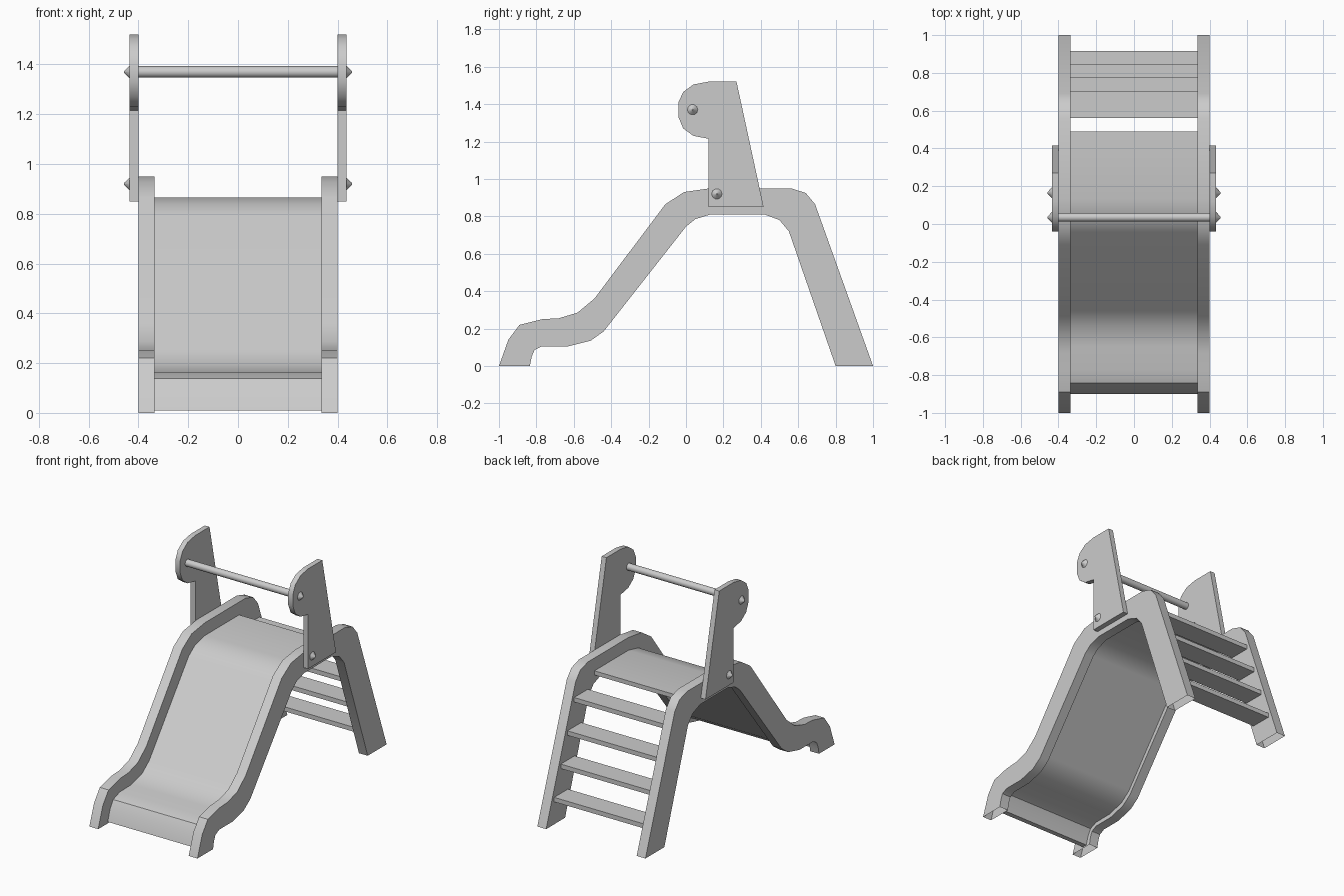
import bpy, bmesh, math
from mathutils import Matrix

if "Cube" in bpy.data.objects:
    bpy.data.objects.remove(bpy.data.objects["Cube"], do_unlink=True)

grey = bpy.data.materials.new("light_grey")
grey.use_nodes = True
colour = (0.6, 0.6, 0.6, 1)
grey.diffuse_color = colour
grey.node_tree.nodes["Principled BSDF"].inputs["Base Color"].default_value = colour

RAIL_IN, RAIL_OUT, PANEL_OUT = 0.335, 0.40, 0.435


def finish(name, bm):
    bmesh.ops.recalc_face_normals(bm, faces=bm.faces)
    mesh = bpy.data.meshes.new(name)
    bm.to_mesh(mesh)
    bm.free()
    mesh.materials.append(grey)
    obj = bpy.data.objects.new(name, mesh)
    bpy.context.collection.objects.link(obj)
    bpy.ops.object.select_all(action="DESELECT")
    obj.select_set(True)
    bpy.context.view_layer.objects.active = obj
    bpy.ops.object.shade_smooth_by_angle(angle=math.radians(38))
    return obj


def prism(name, profile, x0, x1, open_feet=False):
    """Extrude a (y, z) outline from x0 to x1."""
    bm = bmesh.new()
    face = bm.faces.new([bm.verts.new((x0, y, z)) for y, z in profile])
    new = bmesh.ops.extrude_face_region(bm, geom=[face], use_keep_orig=True)["geom"]
    moved = [v for v in new if isinstance(v, bmesh.types.BMVert)]
    bmesh.ops.translate(bm, verts=moved, vec=(x1 - x0, 0, 0))
    bmesh.ops.recalc_face_normals(bm, faces=bm.faces)
    if open_feet:
        feet = [f for f in bm.faces if all(v.co.z < 0.001 for v in f.verts)]
        bmesh.ops.delete(bm, geom=feet, context="FACES_ONLY")
    return finish(name, bm)


def rod(name, x0, x1, y, z, r0, r1, sides):
    """Cylinder or cone lying along x."""
    bm = bmesh.new()
    bmesh.ops.create_cone(bm, cap_ends=True, segments=sides, radius1=r0,
                          radius2=r1, depth=abs(x1 - x0))
    turn = Matrix.Rotation(math.copysign(math.pi / 2, x1 - x0), 4, "Y")
    bm.transform(Matrix.Translation(((x0 + x1) / 2, y, z)) @ turn)
    return finish(name, bm)


# Upper and lower edge of the side rail, paired point by point
upper = [(-1, 0), (-.95, .14), (-.89, .22), (-.77, .25), (-.68, .255),
         (-.58, .285), (-.49, .36), (-.11, .865), (-.01, .93), (.13, .95),
         (.56, .95), (.64, .925), (.69, .865), (1, 0)]
lower = [(-.835, 0), (-.825, .05), (-.81, .085), (-.77, .105), (-.63, .105),
         (-.51, .135), (-.44, .185), (0, .745), (.05, .785), (.13, .81),
         (.42, .81), (.50, .78), (.55, .72), (.80, 0)]

# Handle panel outline with a rounded front lobe
panel = [(.12, .85), (.415, .85), (.27, 1.52), (.12, 1.52), (.04, 1.505),
         (-.015, 1.465), (-.04, 1.41), (-.04, 1.33), (-.015, 1.27),
         (.04, 1.23), (.12, 1.215)]
bolts = {"upper": (.035, 1.37), "lower": (.165, .92)}

for side, s in (("left", 1), ("right", -1)):
    prism(f"{side}_rail", upper + lower[::-1], s * RAIL_IN, s * RAIL_OUT, True)
    prism(f"{side}_handle_panel", panel, s * RAIL_OUT, s * PANEL_OUT)
    for level, (y, z) in bolts.items():
        rod(f"{side}_{level}_bolt", s * PANEL_OUT, s * 0.459, y, z, 0.028, 0.003, 10)

# Slide sheet follows the rail, between its two edges
def between(t):
    pts = [(a + (c - a) * t, max(b + (d - b) * t, 0.01))
           for (a, b), (c, d) in zip(lower[:10], upper[:10])]
    return pts + [(.49, pts[-1][1])]

prism("slide_sheet", between(0.39) + between(0.19)[::-1], -RAIL_IN, RAIL_IN)

# Ladder steps
for i in range(4):
    back, top = 0.915 - 0.07 * i, 0.18 + 0.196 * i
    step = [(back - .145, top - .03), (back, top - .03), (back, top), (back - .145, top)]
    prism(f"step_{i + 1}", step, -RAIL_IN, RAIL_IN)

# Cross bar between the handle panels
rod("cross_bar", -RAIL_OUT, RAIL_OUT, *bolts["upper"], 0.023, 0.023, 16)
